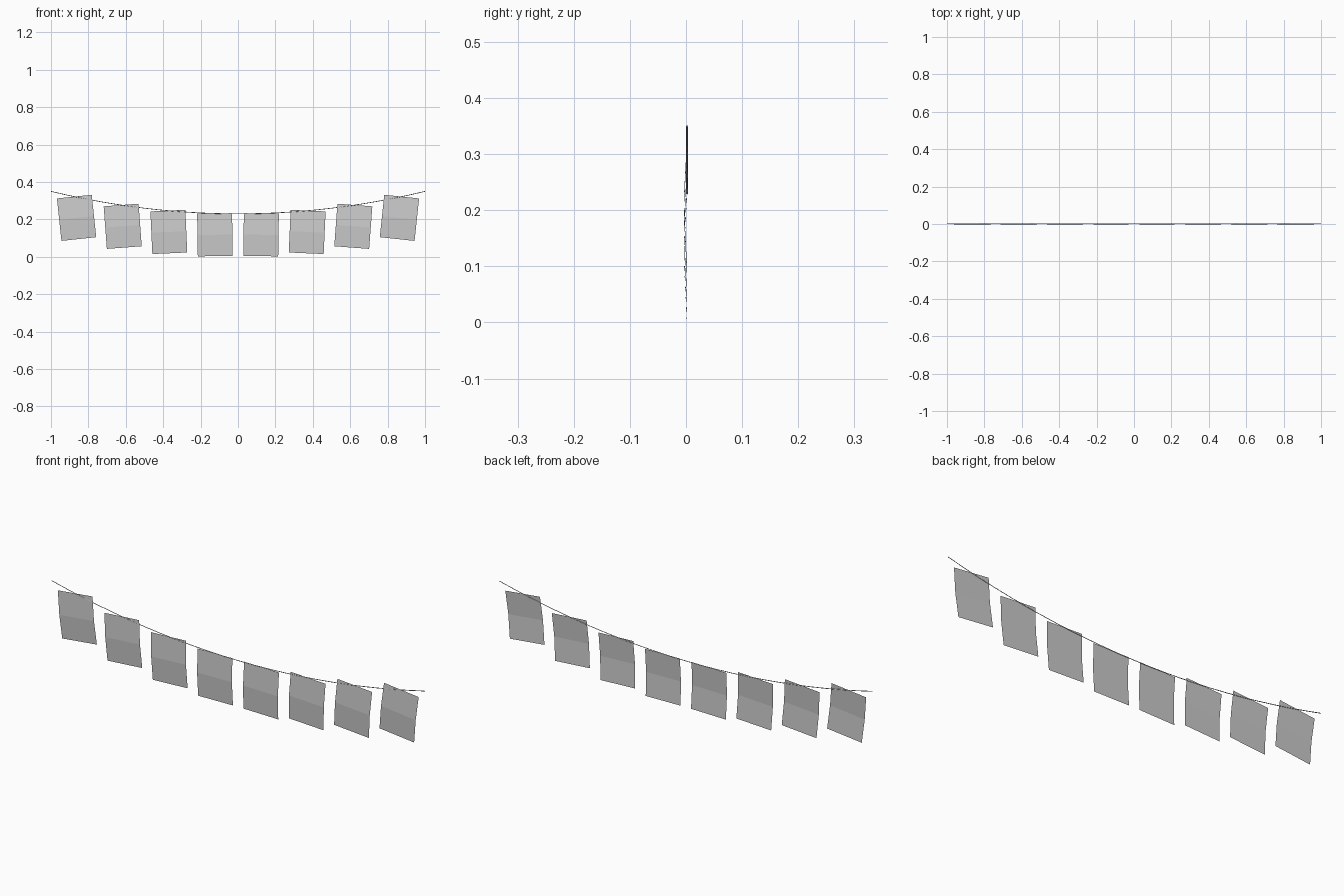
import bpy
from mathutils import Matrix, Vector

if "Cube" in bpy.data.objects:
    bpy.data.objects.remove(bpy.data.objects["Cube"])

Y0 = 0.002              # rope line, offset so the whole depth is centred
FLAG_W, FLAG_H, BULGE = 0.187, 0.228, 0.006


def rope_z(x):
    return 0.23 + 0.12 * x * x


# Sagging rope
curve = bpy.data.curves.new("rope", 'CURVE')
curve.dimensions = '3D'
curve.bevel_depth = 0.0018
curve.bevel_resolution = 0
spline = curve.splines.new('POLY')
n = 24
spline.points.add(n)
for i, p in enumerate(spline.points):
    x = -1 + 2 * i / n
    p.co = (x, Y0, rope_z(x), 1)
curve.use_fill_caps = True
bpy.context.collection.objects.link(bpy.data.objects.new("rope", curve))


# Thin cloth flag, creased across the middle and hung from its top edge
def flag(index, x):
    rows = [(0, 0), (-BULGE, -FLAG_H / 2), (-0.0005, -FLAG_H)]
    verts = [Vector((sx * FLAG_W / 2, y, z)) for y, z in rows for sx in (-1, 1)]
    faces = [(2, 3, 1, 0), (4, 5, 3, 2)]
    mesh = bpy.data.meshes.new(f"flag_{index}")
    mesh.from_pydata(verts, [], faces)
    obj = bpy.data.objects.new(f"flag_{index}", mesh)
    obj.matrix_world = (Matrix.Translation((x, Y0, rope_z(x)))
                        @ Matrix.Rotation(0.12 * x, 4, 'Y'))
    bpy.context.collection.objects.link(obj)


for i in range(8):
    flag(i + 1, (i - 3.5) * 0.25)
